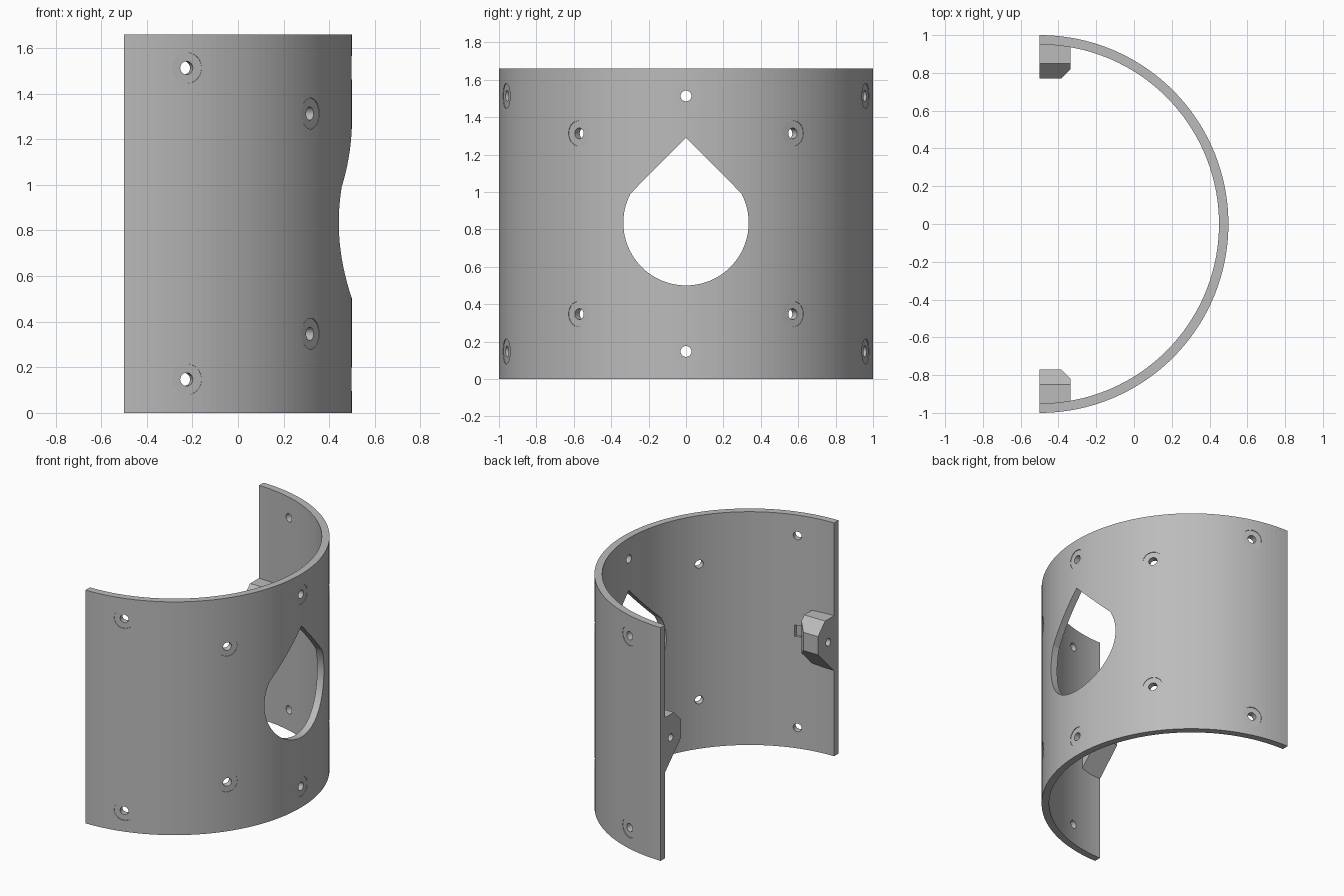
import bpy, bmesh, math
from mathutils import Matrix, Vector

if "Cube" in bpy.data.objects:
    bpy.data.objects.remove(bpy.data.objects["Cube"])

AXIS_X = -0.5            # the shell's axis stands at x = -0.5, y = 0
OUTER, INNER, HEIGHT = 1.0, 0.95, 1.66
MID_Z = 0.835

grey = bpy.data.materials.new("plain grey")
grey.diffuse_color = (0.5, 0.5, 0.5, 1)
grey.use_nodes = True
grey.node_tree.nodes["Principled BSDF"].inputs["Base Color"].default_value = grey.diffuse_color


def prism(name, points, direction):
    """Solid made by sweeping a closed planar outline along a vector."""
    bm = bmesh.new()
    face = bm.faces.new([bm.verts.new(p) for p in points])
    swept = bmesh.ops.extrude_face_region(bm, geom=[face])
    verts = [v for v in swept["geom"] if isinstance(v, bmesh.types.BMVert)]
    bmesh.ops.translate(bm, verts=verts, vec=Vector(direction))
    bmesh.ops.recalc_face_normals(bm, faces=bm.faces)
    return finish(name, bm)


def rod(name, radius, start, end, sides=32):
    """Cylinder between two points."""
    start, end = Vector(start), Vector(end)
    axis = end - start
    turn = Vector((0, 0, 1)).rotation_difference(axis).to_matrix().to_4x4()
    bm = bmesh.new()
    bmesh.ops.create_cone(bm, cap_ends=True, segments=sides, radius1=radius, radius2=radius,
                          depth=axis.length, matrix=Matrix.Translation((start + end) / 2) @ turn)
    return finish(name, bm)


def finish(name, bm):
    mesh = bpy.data.meshes.new(name)
    bm.to_mesh(mesh)
    bm.free()
    mesh.materials.append(grey)
    obj = bpy.data.objects.new(name, mesh)
    bpy.context.collection.objects.link(obj)
    return obj


def combine(target, tool, operation):
    """Apply a boolean and discard the tool."""
    mod = target.modifiers.new(operation.lower(), "BOOLEAN")
    mod.operation, mod.object, mod.solver = operation, tool, "EXACT"
    bpy.context.view_layer.objects.active = target
    bpy.ops.object.modifier_apply(modifier=mod.name)
    bpy.data.objects.remove(tool)


def radial(angle, radius, z):
    return (AXIS_X + radius * math.cos(angle), radius * math.sin(angle), z)


# Half-round shell
N = 90
angles = [-math.pi / 2 + math.pi * i / N for i in range(N + 1)]
outline = [radial(a, OUTER, 0) for a in angles] + [radial(a, INNER, 0) for a in reversed(angles)]
shell = prism("half_round_shell", outline, (0, 0, HEIGHT))

# Teardrop opening, cut straight through along x
R = 0.335
start = math.radians(152)
sweep = math.radians(236)
drop = [(0, 0, 1.29)]
for i in range(65):
    a = start + sweep * i / 64
    drop.append((0, R * math.cos(a), MID_Z + R * math.sin(a)))
combine(shell, prism("teardrop_cutter", drop, (1, 0, 0)), "DIFFERENCE")

# Clamping lugs at both free edges, with bolt hole and nut pocket
for side in (-1, 1):
    profile = [(0.975, 0.585), (0.77, 0.79), (0.77, 0.92), (0.85, 1.0), (0.975, 1.0)]
    lug = prism("clamp_lug", [(AXIS_X, side * y, z) for y, z in profile], (0.165, 0, 0))
    corner = [(-0.385, 0.77), (-0.335, 0.82), (-0.30, 0.82), (-0.30, 0.70), (-0.385, 0.70)]
    combine(lug, prism("corner_cutter", [(x, side * y, 0.4) for x, y in corner], (0, 0, 0.8)),
            "DIFFERENCE")
    combine(shell, lug, "UNION")
    y = side * 0.886
    combine(shell, rod("bolt_cutter", 0.026, (-0.6, y, MID_Z), (-0.30, y, MID_Z)), "DIFFERENCE")
    pocket = [(-0.40, y + dy, MID_Z + dz) for dy, dz in
              ((-0.045, -0.04), (0.045, -0.04), (0.045, 0.04), (-0.045, 0.04))]
    combine(shell, prism("nut_pocket_cutter", pocket, (0.18, 0, 0)), "DIFFERENCE")

# Screw holes with shallow flat seats on the outside
holes = [(deg, z) for deg in (-74, 0, 74) for z in (0.147, 1.513)]
holes += [(deg, z) for deg in (-35, 35) for z in (0.347, 1.313)]
for deg, z in holes:
    a = math.radians(deg)
    combine(shell, rod("seat_cutter", 0.068, radial(a, 0.995, z), radial(a, 1.1, z)), "DIFFERENCE")
    combine(shell, rod("screw_cutter", 0.029, radial(a, 0.9, z), radial(a, 1.1, z), 24), "DIFFERENCE")
